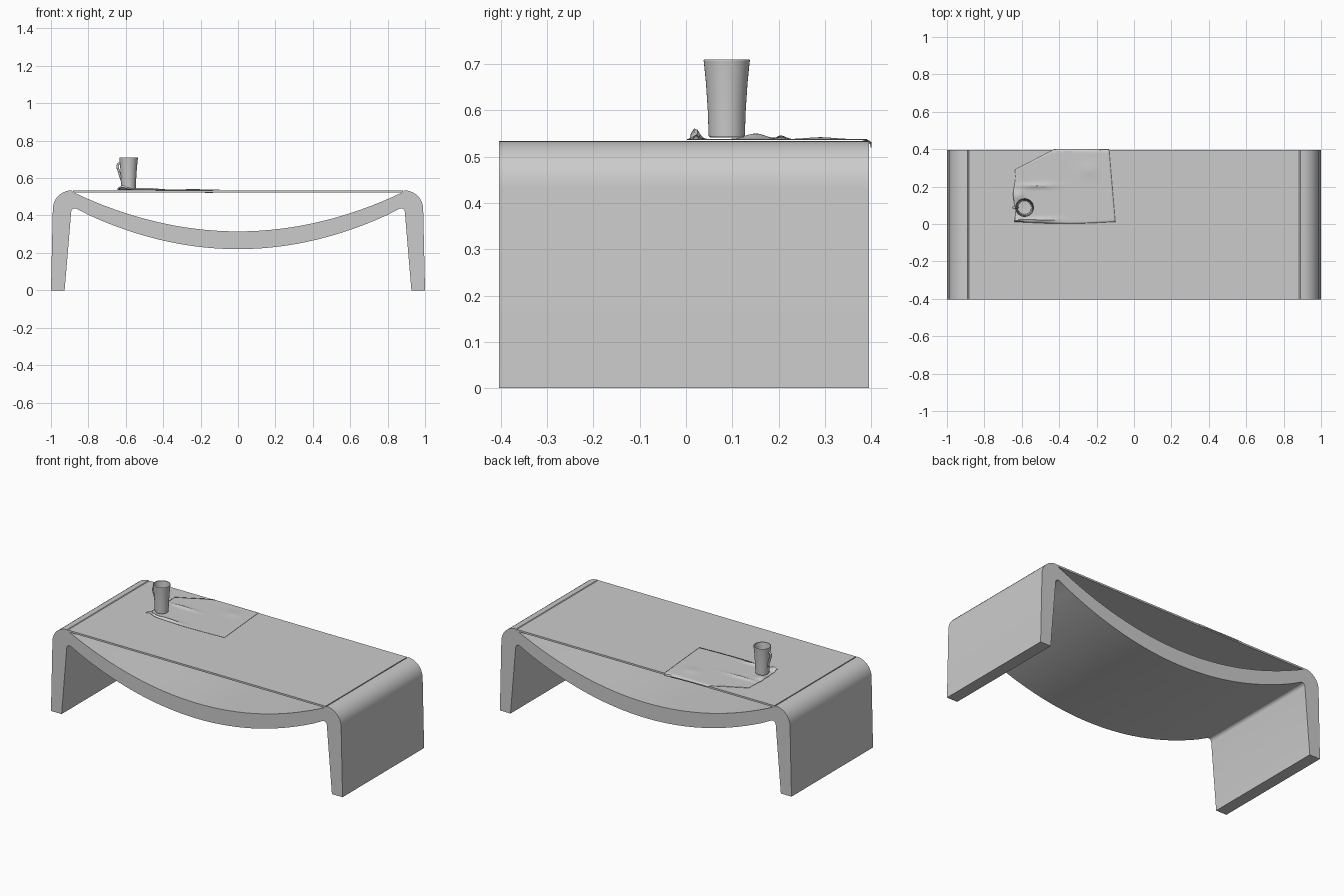
import bpy, bmesh
from math import sin, cos, pi, exp, radians

if "Cube" in bpy.data.objects:
    bpy.data.objects.remove(bpy.data.objects["Cube"])

Y0, Y1 = -0.404, 0.395


def finish(bm, name, smooth=True):
    bmesh.ops.recalc_face_normals(bm, faces=bm.faces)
    me = bpy.data.meshes.new(name)
    bm.to_mesh(me)
    bm.free()
    ob = bpy.data.objects.new(name, me)
    bpy.context.collection.objects.link(ob)
    if smooth:
        bpy.ops.object.select_all(action='DESELECT')
        ob.select_set(True)
        bpy.context.view_layer.objects.active = ob
        bpy.ops.object.shade_smooth_by_angle(angle=radians(30))
    return ob


def arc(cx, cz, rx, rz, a0, a1, n):
    return [(cx + rx * cos(radians(a0 + (a1 - a0) * i / n)),
             cz + rz * sin(radians(a0 + (a1 - a0) * i / n))) for i in range(n + 1)]


def sag(x0, z_end, z_mid, n=16):
    return [(x0 * (1 - i / n), z_mid + (z_end - z_mid) * (1 - i / n) ** 2)
            for i in range(n + 1)]


# Bent frame: paired outer and inner outlines, bridged by strips and mirrored
def half_outline():
    top = [(-1.0, 0.0)] + arc(-0.89, 0.434, 0.1, 0.1, 180, 90, 10) + sag(-0.882, 0.525, 0.315)
    under = [(-0.927, 0.0)] + arc(-0.872, 0.418, 0.02, 0.02, 175, 65, 5) + sag(-0.85, 0.427, 0.22)[1:]
    return top, under


top, under = half_outline()
top = top + [(-x, z) for x, z in reversed(top[:-1])]
under = under + [(-x, z) for x, z in reversed(under[:-1])]
bm = bmesh.new()
face = bm.faces.new([bm.verts.new((x, Y0, z)) for x, z in top + under[::-1]])
ext = bmesh.ops.extrude_face_region(bm, geom=[face])
bmesh.ops.translate(bm, vec=(0, Y1 - Y0, 0),
                    verts=[g for g in ext['geom'] if isinstance(g, bmesh.types.BMVert)])
finish(bm, "bent_frame")

# Thin flat panel laid between the bends
bm = bmesh.new()
bmesh.ops.create_cube(bm, size=1)
for v in bm.verts:
    v.co = (v.co.x * 1.766, (Y0 + Y1) / 2 + v.co.y * (Y1 - Y0), 0.5275 + v.co.z * 0.011)
finish(bm, "top_panel", False)

# Cloth with wrinkles at the left end and a flap over the back edge
NU, NV = 60, 40
FX, FY = -0.63, 0.025


def bump(x, y, cx, cy, sx, sy, h):
    return h * exp(-((x - cx) / sx) ** 2 - ((y - cy) / sy) ** 2)


bm = bmesh.new()
rows = []
for i in range(NU + 1):
    u = i / NU
    back = 0.29 + 0.12 * min(1, u / 0.42) if u < 0.42 else 0.42
    row = []
    for j in range(NV + 1):
        v = j / NV
        x = -0.64 + (0.54 - 0.035 * v) * u + 0.006 * sin(9 * v) * (1 - u)
        y = 0.012 - 0.01 * sin(pi * u) + (back - 0.012) * v
        z = 0.538
        z += bump(x, y, -0.615, 0.02, 0.03, 0.012, 0.022)
        z += bump(x, y, -0.5, 0.022, 0.09, 0.009, 0.010)
        z += bump(x, y, -0.62, 0.15, 0.03, 0.03, 0.012)
        z += bump(x, y, -0.52, 0.205, 0.1, 0.012, 0.008)
        z += bump(x, y, -0.24, 0.29, 0.05, 0.04, 0.004)
        if y > 0.39:
            d = y - 0.39
            y = 0.39 + min(d, 0.011)
            z -= d * 0.6
        row.append(bm.verts.new((x, y, z)))
    rows.append(row)
for a, b in zip(rows, rows[1:]):
    for j in range(NV):
        bm.faces.new((a[j], b[j], b[j + 1], a[j + 1]))
cloth = finish(bm, "cloth")
sol = cloth.modifiers.new("thickness", 'SOLIDIFY')
sol.thickness = 0.002

# Hollow tapered cup
CX, CY = -0.585, 0.088
prof = [(0, 0.541), (0.036, 0.541), (0.039, 0.545), (0.041, 0.6), (0.045, 0.66), (0.049, 0.7),
        (0.05, 0.708), (0.049, 0.71), (0.046, 0.708), (0.041, 0.66), (0.036, 0.555), (0, 0.552)]
N = 40
bm = bmesh.new()
vs = [bm.verts.new((CX + r, CY, z)) for r, z in prof]
es = [bm.edges.new(p) for p in zip(vs, vs[1:])]
bmesh.ops.spin(bm, geom=vs + es, cent=(CX, CY, 0), axis=(0, 0, 1), angle=2 * pi, steps=N)
bmesh.ops.remove_doubles(bm, verts=bm.verts, dist=1e-5)
finish(bm, "cup")

# Small side handle hugging the cup
cu = bpy.data.curves.new("cup_handle", 'CURVE')
cu.dimensions = '3D'
cu.bevel_depth = 0.006
cu.bevel_resolution = 2
cu.use_fill_caps = True
sp = cu.splines.new('BEZIER')
pts = [(-0.041, 0.682), (-0.057, 0.672), (-0.05, 0.63), (-0.036, 0.585)]
sp.bezier_points.add(len(pts) - 1)
for p, (dx, z) in zip(sp.bezier_points, pts):
    p.co = (CX + dx, CY, z)
    p.handle_left_type = p.handle_right_type = 'AUTO'
ob = bpy.data.objects.new("cup_handle", cu)
bpy.context.collection.objects.link(ob)
